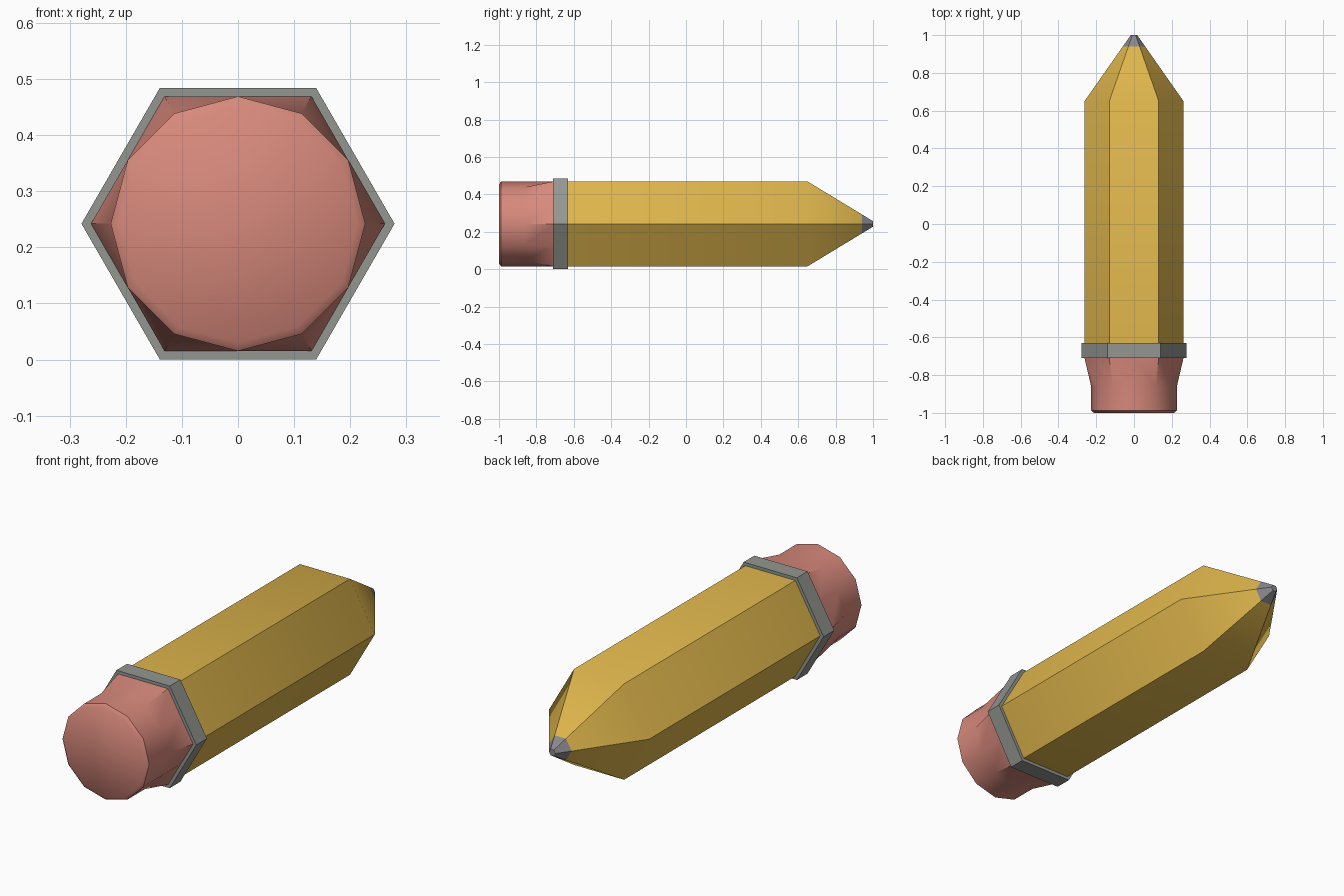
import bpy, bmesh, math

if "Cube" in bpy.data.objects:
    bpy.data.objects.remove(bpy.data.objects["Cube"])

CZ = 0.242                      # height of the pencil axis
C30 = math.cos(math.radians(30))


def material(name, rgb):
    m = bpy.data.materials.new(name)
    m.diffuse_color = (*rgb, 1)
    m.use_nodes = True
    m.node_tree.nodes["Principled BSDF"].inputs["Base Color"].default_value = m.diffuse_color
    return m


yellow = material("yellow paint", (0.74, 0.47, 0.073))
graphite = material("graphite grey", (0.25, 0.25, 0.27))
metal = material("metal grey", (0.29, 0.305, 0.28))
pink = material("eraser pink", (0.68, 0.25, 0.20))


def hexagon(y, r):
    """Six corners, flat side up."""
    return [(r * math.cos(i * math.pi / 3), y, CZ + r * math.sin(i * math.pi / 3))
            for i in range(6)]


def dodecagon(y, r, r_mid=None):
    """Twelve points; r_mid is the radius of every second one."""
    radii = (r, r if r_mid is None else r_mid)
    return [(radii[i % 2] * math.cos(i * math.pi / 6), y,
             CZ + radii[i % 2] * math.sin(i * math.pi / 6)) for i in range(12)]


def loft(name, rings, mats, cap_start=False, cap_end=False, rule=None):
    """Skin a series of equal-sized rings."""
    bm = bmesh.new()
    loops = [[bm.verts.new(p) for p in ring] for ring in rings]
    n = len(loops[0])
    for a, b in zip(loops, loops[1:]):
        for i in range(n):
            j = (i + 1) % n
            bm.faces.new((a[i], b[i], b[j], a[j]))
    if cap_start:
        bm.faces.new(loops[0])
    if cap_end:
        bm.faces.new(loops[-1][::-1])
    bm.normal_update()
    for f in bm.faces:
        if rule:
            f.material_index = rule(f.calc_center_median())
    me = bpy.data.meshes.new(name)
    bm.to_mesh(me)
    bm.free()
    for m in mats:
        me.materials.append(m)
    ob = bpy.data.objects.new(name, me)
    bpy.context.collection.objects.link(ob)
    bpy.ops.object.select_all(action='DESELECT')
    ob.select_set(True)
    bpy.context.view_layer.objects.active = ob
    bpy.ops.object.shade_smooth_by_angle(angle=math.radians(40))
    return ob


# hexagonal shaft with sharpened point; the lead is the last section
R, TIP, LEAD_Y = 0.262, 0.017, 0.94
lead_r = R + (TIP - R) * (LEAD_Y - 0.65) / 0.35
loft("pencil_shaft",
     [hexagon(-0.63, R), hexagon(0.65, R), hexagon(LEAD_Y, lead_r), hexagon(1.0, TIP)],
     [yellow, graphite], cap_end=True, rule=lambda c: int(c.y > LEAD_Y))

# metal band standing slightly proud of shaft and eraser
B = 0.279
loft("metal_band",
     [hexagon(-0.71, R), hexagon(-0.71, B), hexagon(-0.63, B), hexagon(-0.63, R)],
     [metal])

# eraser blending from twelve-sided end to the hexagonal band
E = R * C30
loft("eraser",
     [dodecagon(-1.0, 0.212), dodecagon(-0.988, E), dodecagon(-0.86, E),
      dodecagon(-0.71, R, E)],
     [pink], cap_start=True)
